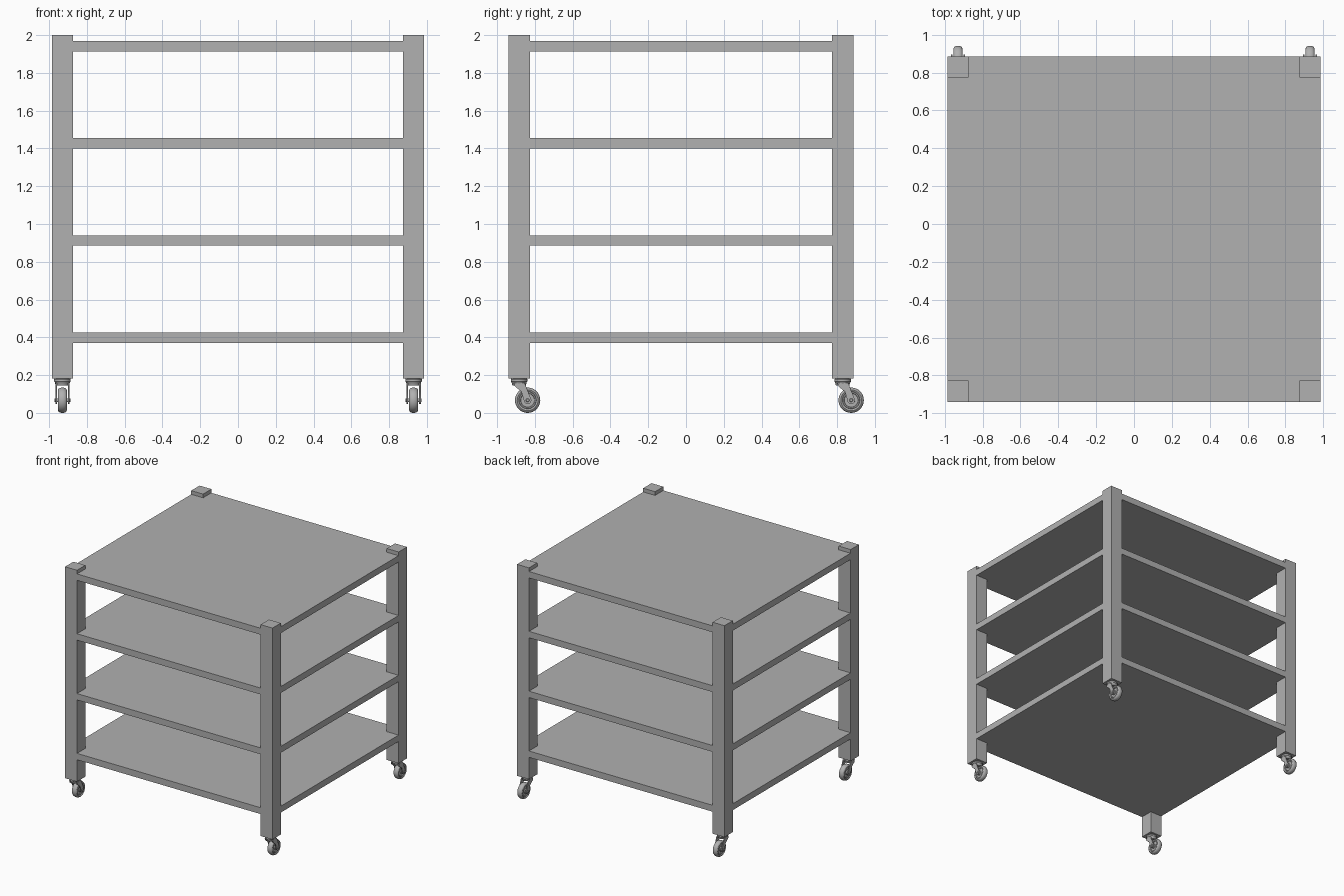
import bpy, bmesh, math
from mathutils import Vector

cube = bpy.data.objects.get("Cube")
if cube:
    bpy.data.objects.remove(cube)

grey = bpy.data.materials.new("plain_grey")
grey.use_nodes = True
COLOUR = (0.44, 0.44, 0.44, 1)
grey.diffuse_color = COLOUR
grey.node_tree.nodes["Principled BSDF"].inputs["Base Color"].default_value = COLOUR

X_OUT, Y_FRONT, Y_BACK = 0.986, -0.94, 0.886
POST, POST_BOTTOM, TOP = 0.113, 0.183, 2.0
WHEEL_R, TRAIL = 0.067, 0.045


def finish(name, bm, smooth=False):
    bmesh.ops.recalc_face_normals(bm, faces=bm.faces)
    mesh = bpy.data.meshes.new(name)
    bm.to_mesh(mesh)
    bm.free()
    mesh.materials.append(grey)
    obj = bpy.data.objects.new(name, mesh)
    bpy.context.collection.objects.link(obj)
    if smooth:
        bpy.ops.object.select_all(action="DESELECT")
        obj.select_set(True)
        bpy.context.view_layer.objects.active = obj
        bpy.ops.object.shade_smooth_by_angle(angle=math.radians(35))
    return obj


def box(name, low, high):
    bm = bmesh.new()
    bmesh.ops.create_cube(bm, size=1)
    low, high = Vector(low), Vector(high)
    bmesh.ops.scale(bm, vec=high - low, verts=bm.verts)
    bmesh.ops.translate(bm, vec=(low + high) / 2, verts=bm.verts)
    return finish(name, bm)


def lathe(name, profile, axis, centre, steps=32):
    """Spin (radius, distance along axis) points about the x or z axis."""
    bm = bmesh.new()
    rings = []
    for r, d in profile:
        ring = []
        for i in range(steps):
            a = 2 * math.pi * i / steps
            u, v = r * math.cos(a), r * math.sin(a)
            co = (d, u, v) if axis == "x" else (u, v, d)
            ring.append(bm.verts.new(Vector(co) + Vector(centre)))
        rings.append(ring)
    for a, b in zip(rings, rings[1:]):
        for i in range(steps):
            j = (i + 1) % steps
            bm.faces.new((a[i], a[j], b[j], b[i]))
    bm.faces.new(rings[0])
    bm.faces.new(rings[-1])
    return finish(name, bm, True)


def plate(name, outline, x0, x1, centre):
    """Extrude a side outline of (y, z) points across x."""
    bm = bmesh.new()
    face = bm.faces.new([bm.verts.new((x0, y, z)) for y, z in outline])
    out = bmesh.ops.extrude_face_region(bm, geom=[face])
    verts = [g for g in out["geom"] if isinstance(g, bmesh.types.BMVert)]
    bmesh.ops.translate(bm, vec=(x1 - x0, 0, 0), verts=verts)
    bmesh.ops.translate(bm, vec=centre, verts=bm.verts)
    return finish(name, bm, True)


# Wheel half section: hub, recessed web, rim and rounded tyre
half = [(0.012, 0.024), (0.018, 0.022), (0.020, 0.014), (0.036, 0.014),
        (0.038, 0.020), (0.044, 0.020), (0.046, 0.017), (0.049, 0.021),
        (0.055, 0.023), (0.061, 0.020), (0.065, 0.013), (WHEEL_R, 0.005)]
wheel_profile = half + [(r, -d) for r, d in reversed(half)]

# Fork leg outline: broad at the swivel, rounded round the axle
leg = [(-0.028, 0.158), (0.030, 0.158), (0.046, 0.115)]
for i in range(9):
    a = math.radians(20 - i * 25)
    leg.append((TRAIL + 0.020 * math.cos(a), WHEEL_R + 0.020 * math.sin(a)))
leg += [(0.012, 0.112), (-0.022, 0.140)]


def caster(name, x, y):
    lathe(name + "_swivel", [(0.040, POST_BOTTOM), (0.044, 0.178), (0.044, 0.166),
                             (0.040, 0.162), (0.036, 0.146)], "z", (x, y, 0))
    for side, s in (("left", 1), ("right", -1)):
        plate(f"{name}_fork_{side}", leg, s * 0.030, s * 0.038, (x, y, 0))
    lathe(name + "_wheel", wheel_profile, "x", (x, y + TRAIL, WHEEL_R))
    lathe(name + "_axle", [(0.007, -0.043), (0.010, -0.040), (0.010, 0.040),
                           (0.007, 0.043)], "x", (x, y + TRAIL, WHEEL_R), 16)


# Corner posts with a trailing caster under each
for side, s in (("left", 1), ("right", -1)):
    for end, y in (("front", Y_FRONT), ("back", Y_BACK - POST)):
        x = min(s * X_OUT, s * (X_OUT - POST))
        name = f"{end}_{side}"
        box(name + "_post", (x, y, POST_BOTTOM), (x + POST, y + POST, TOP))
        caster(name + "_caster", x + POST / 2, y + POST / 2)

# Four flush shelves
INSET = 0.0008
for i in range(4):
    z = 0.371 + i * 0.514
    box(f"shelf_{i + 1}", (-X_OUT + INSET, Y_FRONT + INSET, z),
        (X_OUT - INSET, Y_BACK - INSET, z + 0.055))
